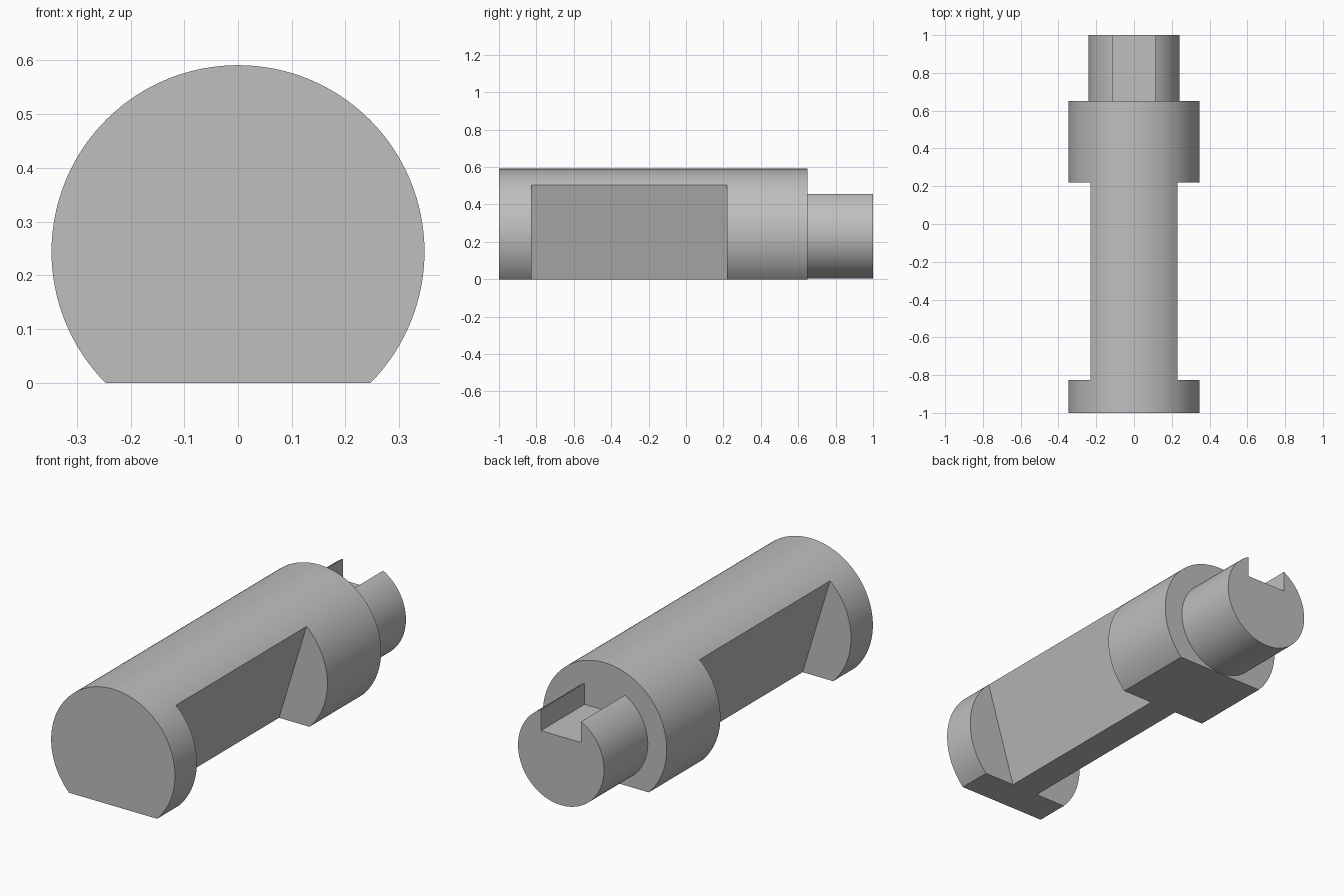
import bpy, bmesh, math
from mathutils import Vector

if "Cube" in bpy.data.objects:
    bpy.data.objects.remove(bpy.data.objects["Cube"])

AXIS_Z = 0.244      # height of the shaft axis
SHAFT_R = 0.347
STUB_R = 0.241

grey = bpy.data.materials.new("plain grey")
grey.use_nodes = True
colour = (0.52, 0.52, 0.52, 1)
grey.diffuse_color = colour
grey.node_tree.nodes["Principled BSDF"].inputs["Base Color"].default_value = colour


def arc(radius, start, end, steps=96):
    """Points in the x-z plane around the shaft axis."""
    angles = [start + (end - start) * i / steps for i in range(steps + 1)]
    return [(radius * math.cos(a), AXIS_Z + radius * math.sin(a)) for a in angles]


def extrude_profile(name, points, y0, y1):
    """Prism along y from an x-z outline."""
    bm = bmesh.new()
    face = bm.faces.new([bm.verts.new((x, y0, z)) for x, z in points])
    new = bmesh.ops.extrude_face_region(bm, geom=[face])["geom"]
    verts = [v for v in new if isinstance(v, bmesh.types.BMVert)]
    bmesh.ops.translate(bm, verts=verts, vec=Vector((0, y1 - y0, 0)))
    bmesh.ops.recalc_face_normals(bm, faces=bm.faces)
    mesh = bpy.data.meshes.new(name)
    bm.to_mesh(mesh)
    bm.free()
    mesh.materials.append(grey)
    obj = bpy.data.objects.new(name, mesh)
    bpy.context.collection.objects.link(obj)
    return obj


def activate(obj):
    bpy.ops.object.select_all(action='DESELECT')
    obj.select_set(True)
    bpy.context.view_layer.objects.active = obj


# Main shaft: round bar with a flat underside
flat = math.asin(AXIS_Z / SHAFT_R)
shaft = extrude_profile("shaft", arc(SHAFT_R, -flat, math.pi + flat), -1, 0.65)

# Slanted side recesses, mirrored left and right
top_x, top_z, foot_x = 0.23, 0.504, 0.076
slope = (top_x - foot_x) / top_z
for side in (1, -1):
    wedge = [(foot_x - 0.1 * slope, -0.1), (foot_x + 0.7 * slope, 0.7),
             (0.6, 0.7), (0.6, -0.1)]
    cutter = extrude_profile("recess_cutter", [(side * x, z) for x, z in wedge],
                             -0.825, 0.22)
    cutter.hide_render = True
    cut = shaft.modifiers.new("recess", 'BOOLEAN')
    cut.operation = 'DIFFERENCE'
    cut.solver = 'EXACT'
    cut.object = cutter
    activate(shaft)
    bpy.ops.object.modifier_apply(modifier=cut.name)
    bpy.data.objects.remove(cutter)

# Rear stub: thinner round end with a slot along its top
slot_half, slot_floor = 0.113, 0.35
lip = math.acos(slot_half / STUB_R)
outline = arc(STUB_R, math.pi - lip, 2 * math.pi + lip)
outline += [(slot_half, slot_floor), (-slot_half, slot_floor)]
stub = extrude_profile("slotted_stub", outline, 0.65, 1)

# Smooth round surfaces, crisp edges
for obj in (shaft, stub):
    activate(obj)
    bpy.ops.object.shade_smooth_by_angle(angle=math.radians(20))
